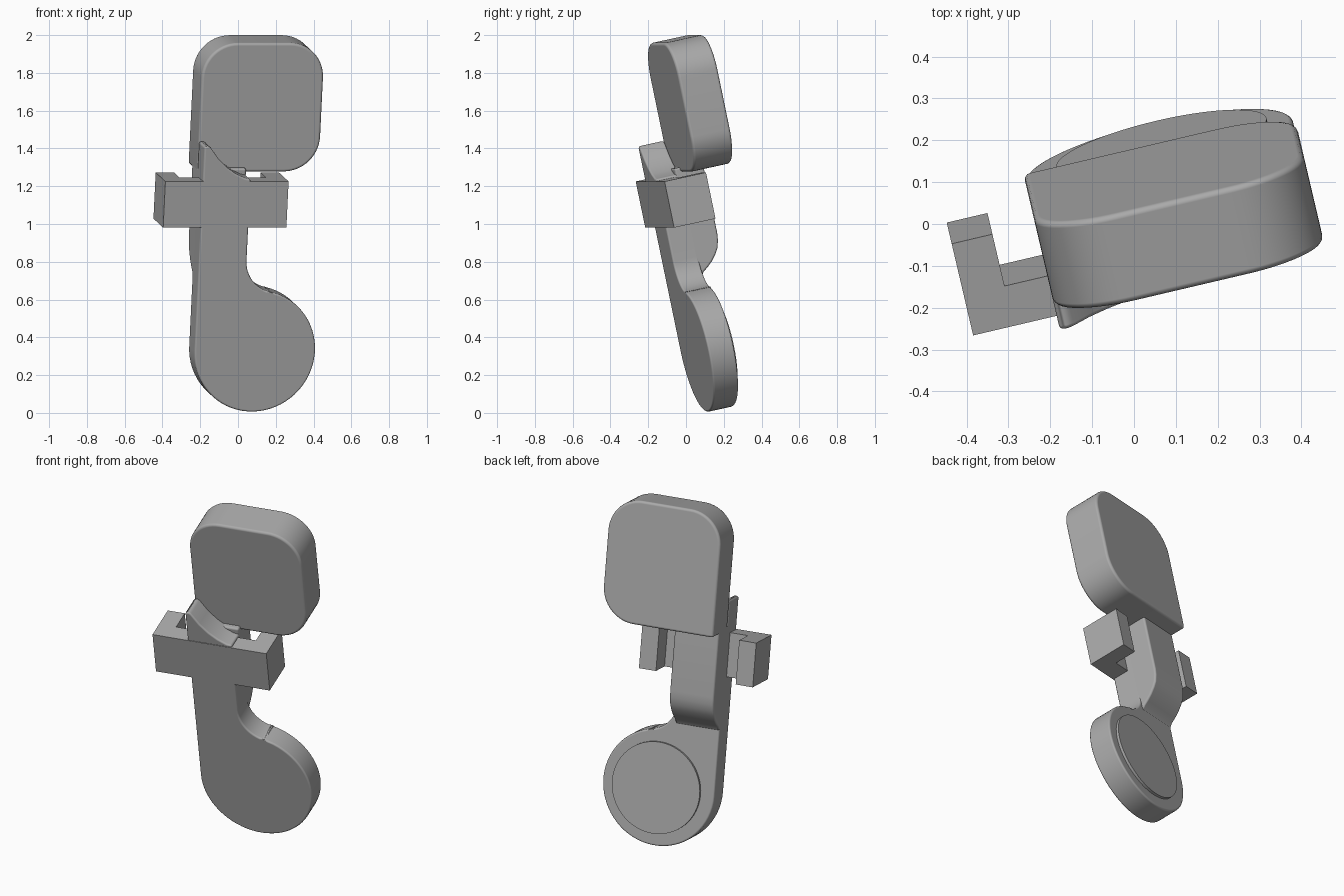
import bpy, bmesh
from math import sin, cos, pi, radians, atan2, sqrt
from mathutils import Matrix, Vector

cube = bpy.data.objects.get("Cube")
if cube:
    bpy.data.objects.remove(cube)

grey = bpy.data.materials.new("plain grey")
grey.use_nodes = True
tone = (0.4, 0.4, 0.4, 1)
grey.diffuse_color = tone
grey.node_tree.nodes["Principled BSDF"].inputs["Base Color"].default_value = tone

# Whole assembly is turned and leans forward
TILT = Matrix.Rotation(radians(13.2), 4, 'Z') @ Matrix.Rotation(radians(12), 4, 'X')
PLACE = {'X': lambda a, b, h: (h, a, b),
         'Y': lambda a, b, h: (a, h, b),
         'Z': lambda a, b, h: (a, b, h)}


def arc(cx, cy, r, start, end, n):
    """Points on an arc, angles in radians."""
    steps = [start + (end - start) * i / n for i in range(n + 1)]
    return [(cx + r * cos(t), cy + r * sin(t)) for t in steps]


def prism(name, pts, axis, lo, hi, bevel=0.0):
    """Extrude a 2D outline along one axis and soften its rims."""
    bm = bmesh.new()
    face = bm.faces.new([bm.verts.new(PLACE[axis](a, b, lo)) for a, b in pts])
    out = bmesh.ops.extrude_face_region(bm, geom=[face])
    shift = Vector(PLACE[axis](0, 0, hi - lo))
    moved = [g for g in out["geom"] if isinstance(g, bmesh.types.BMVert)]
    bmesh.ops.translate(bm, verts=moved, vec=shift)
    bmesh.ops.recalc_face_normals(bm, faces=bm.faces)
    mesh = bpy.data.meshes.new(name)
    bm.to_mesh(mesh)
    bm.free()
    obj = bpy.data.objects.new(name, mesh)
    bpy.context.collection.objects.link(obj)
    mesh.materials.append(grey)
    obj.matrix_world = TILT
    bpy.ops.object.select_all(action='DESELECT')
    obj.select_set(True)
    bpy.context.view_layer.objects.active = obj
    bpy.ops.object.shade_smooth_by_angle(angle=radians(35))
    if bevel:
        mod = obj.modifiers.new("soft rim", 'BEVEL')
        mod.width, mod.segments = bevel, 3
        mod.limit_method, mod.angle_limit = 'ANGLE', radians(40)
        mod.harden_normals = True
    return obj


# Shared layout: left side, stalk right side, front and middle planes
LEFT, STALK, FRONT, MID = -0.23, 0.03, 0.09, 0.23

# Front plate: round paddle, filleted neck, stalk and scooped lip
R, cu, cw, fr = 0.328, 0.098, 0.314, 0.17
du = STALK + fr - cu
dw = sqrt((R + fr) ** 2 - du ** 2)
join = atan2(dw, du)
outline = arc(cu, cw, R, pi, 2 * pi + join, 48)
outline += arc(cu + du, cw + dw, fr, pi + join, pi, 12)
outline += [(STALK, 1.245), (0.0, 1.25), (-0.05, 1.273), (-0.1, 1.307),
            (-0.15, 1.355), (-0.195, 1.415), (-0.21, 1.425), (LEFT, 1.42)]
prism("front_plate", outline, 'Y', FRONT, MID, 0.012)

# Thick rear of the stalk, curving into the paddle
rear = [(0.2, 1.28), (0.36, 1.28), (0.36, 0.9), (0.356, 0.86), (0.345, 0.82),
        (0.327, 0.79), (0.3, 0.757), (0.27, 0.73), (0.245, 0.712),
        (0.23, 0.69), (0.2, 0.68)]
prism("stalk_rear", rear, 'X', LEFT, STALK, 0.012)

# Raised round disc on the back of the paddle
prism("rear_disc", arc(cu + 0.01, cw, 0.258, 0, 2 * pi * 63 / 64, 63), 'Y', MID - 0.02, MID + 0.015)

# Upper pad: three round corners and one tight corner
right, low, high, r = 0.432, 1.255, 1.952, 0.19
pad = arc(right - r, low + r, r, -pi / 2, 0, 14)
pad += arc(right - r, high - r, r, 0, pi / 2, 14)
pad += arc(LEFT + r, high - r, r, pi / 2, pi, 14)
pad += arc(LEFT + 0.015, low + 0.015, 0.015, pi, 1.5 * pi, 4)
prism("upper_pad", pad, 'Y', MID, 0.449, 0.018)

# U-shaped bracket wrapped around the stalk
b0, b1, wall, back = -0.435, 0.235, 0.1, 0.317
f = FRONT - 0.003
bracket = [(b0, f), (b1, f), (b1, back), (b1 - wall, back), (b1 - wall, f + wall),
           (b0 + wall, f + wall), (b0 + wall, back), (b0, back)]
prism("bracket", bracket, 'Z', 0.984, 1.234)
